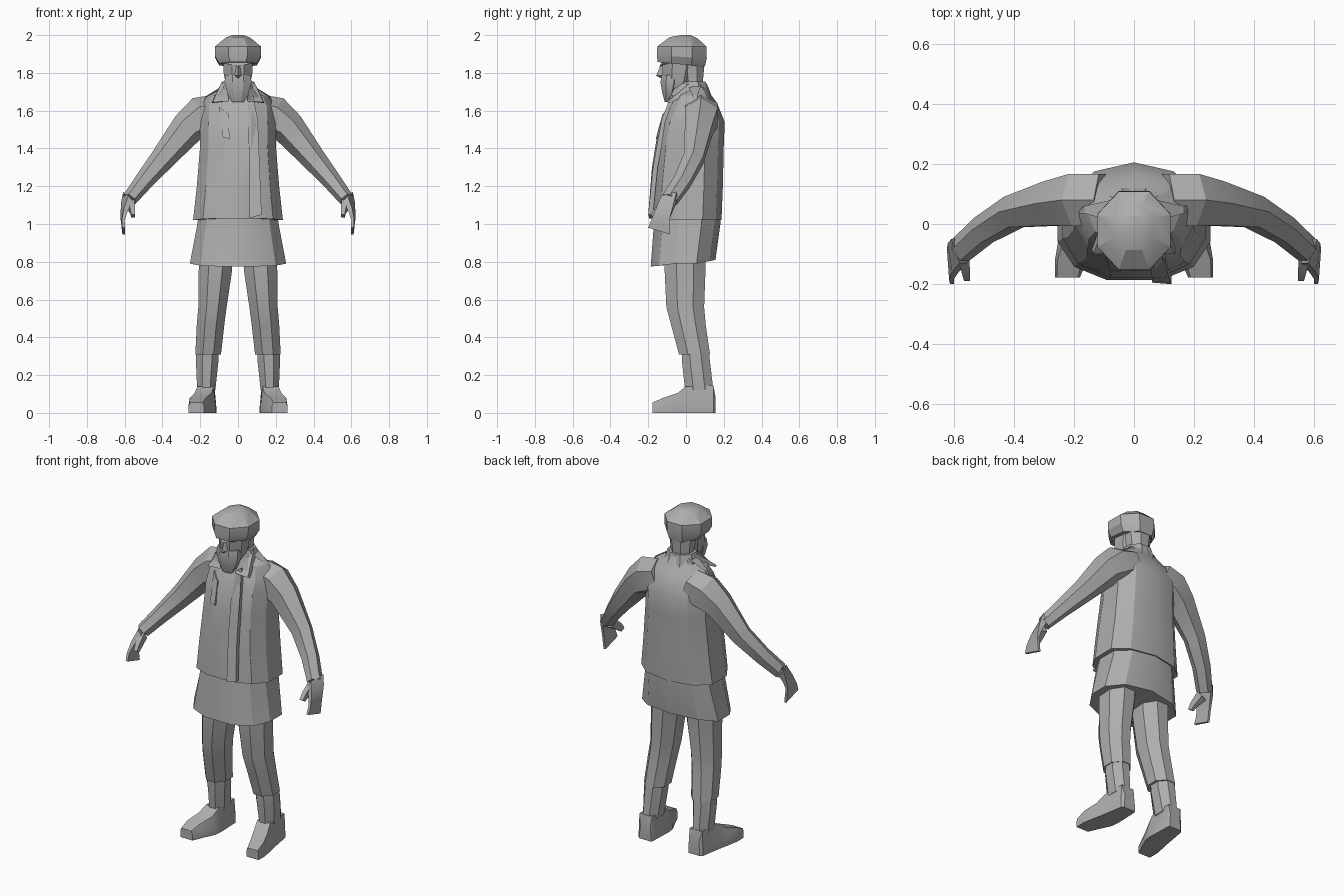
import bpy, bmesh, math
from mathutils import Vector

grey = bpy.data.materials.new("plain_grey")
grey.diffuse_color = (0.42, 0.42, 0.42, 1)


def finish(name, bm, angle=25):
    bmesh.ops.remove_doubles(bm, verts=bm.verts, dist=0.0005)
    bmesh.ops.recalc_face_normals(bm, faces=bm.faces)
    me = bpy.data.meshes.new(name)
    bm.to_mesh(me)
    bm.free()
    me.materials.append(grey)
    ob = bpy.data.objects.new(name, me)
    bpy.context.collection.objects.link(ob)
    bpy.ops.object.select_all(action='DESELECT')
    bpy.context.view_layer.objects.active = ob
    ob.select_set(True)
    bpy.ops.object.shade_smooth_by_angle(angle=math.radians(angle))
    return ob


def loft(name, rings, sx=1, caps=True):
    """Skin a list of equal-length closed rings, sx=-1 builds the mirror side."""
    bm = bmesh.new()
    vs = [[bm.verts.new((p[0] * sx, p[1], p[2])) for p in r] for r in rings]
    n = len(vs[0])
    for a, b in zip(vs, vs[1:]):
        for i in range(n):
            bm.faces.new((a[i], a[(i + 1) % n], b[(i + 1) % n], b[i]))
    if caps:
        bm.faces.new(vs[0])
        bm.faces.new(vs[-1])
    return finish(name, bm)


def oval(x, y, z, rx, ry, n=8, tilt=0.0):
    """Horizontal ring; tilt is the height change per unit y."""
    out = []
    for i in range(n):
        a = 2 * math.pi * (i + 0.5) / n
        k = 1 / math.cos(math.pi / n)
        px, py = math.cos(a) * rx * k, math.sin(a) * ry * k
        out.append((x + px, y + py, z + tilt * py))
    return out


def body(z, w, yf, yb, zf=0.0, zb=0.0):
    """Torso ring: flat sides, faceted front and rounded back."""
    half = [(0.35 * w, yf, z + zf), (0.78 * w, yf + 0.045, z + zf * .7), (w, yf + 0.13, z),
            (w, yb - 0.10, z), (0.66 * w, yb - 0.03, z + zb * .7)]
    return half + [(0, yb, z + zb)] + [(-x, y, h) for x, y, h in reversed(half)]


def plate(name, pts, thick, sx=1):
    """Thin sheet given by its front outline, thickened towards the back."""
    back = [(x, y + thick, z) for x, y, z in pts]
    return loft(name, [pts, back], sx)


# Long shirt skirt below the jacket
loft("shirt_skirt", [body(1.08, .205, -.165, .18), body(1.0, .215, -.17, .182),
                     body(.79, .255, -.187, .156, -.015, .02)])

# Jacket torso, sloping to the neck
loft("jacket", [body(1.02, .238, -.178, .188, .01), body(1.2, .218, -.172, .195),
                body(1.42, .2, -.15, .2), body(1.54, .2, -.13, .205),
                body(1.63, .195, -.095, .165, -.01, .01),
                body(1.68, .165, -.07, .135), body(1.735, .075, -.05, .11, -.03, .01)])

# Hanging scarf strip and short lapel edge
plate("scarf_strip", [(.05, -.085, 1.66), (.08, -.08, 1.68), (.105, -.13, 1.55), (.115, -.175, 1.3),
                      (.125, -.2, 1.05), (.06, -.195, 1.03), (.06, -.18, 1.3), (.055, -.148, 1.5)], .025)
plate("lapel_edge", [(.10, -.09, 1.62), (.05, -.125, 1.58), (.045, -.16, 1.45), (.08, -.152, 1.46)], .03, -1)

# Neck, head and beard
loft("neck", [oval(0, .03, 1.64, .065, .06), oval(0, .035, 1.76, .062, .055), oval(0, .03, 1.87, .075, .07)])
loft("head", [oval(0, -.045, 1.72, .06, .06), oval(0, -.04, 1.79, .075, .085),
              oval(0, -.03, 1.88, .08, .095)])
loft("beard", [oval(0, -.1, 1.645, .03, .012, 8), oval(0, -.09, 1.69, .055, .035, 8),
               oval(0, -.085, 1.75, .072, .05, 8), oval(0, -.08, 1.79, .066, .05, 8)])
loft("nose", [[(-.012, -.12, 1.84), (.012, -.12, 1.84), (0, -.135, 1.84)],
              [(-.022, -.12, 1.785), (.022, -.12, 1.785), (0, -.158, 1.785)],
              [(-.012, -.12, 1.772), (.012, -.12, 1.772), (0, -.135, 1.772)]])
plate("brow", [(-.065, -.115, 1.85), (0, -.14, 1.835), (.065, -.115, 1.85), (.06, -.12, 1.87),
               (-.06, -.12, 1.87)], .03)

# Wrapped cap
loft("cap", [oval(0, -.025, 1.845, .1, .125, 8, -.1), oval(0, -.022, 1.885, .122, .132, 8, -.06),
             oval(0, -.022, 1.94, .122, .13, 8), oval(0, -.012, 1.985, .065, .075, 8, -.05),
             oval(0, .0, 2.0, .03, .025, 8)])


def tube(name, path, sx, n=6):
    """Arm-like loft: path entries are centre, outward radius and sideways radius."""
    cs = [Vector(p[:3]) for p in path]
    rings = []
    for i, p in enumerate(path):
        d = (cs[min(i + 1, len(cs) - 1)] - cs[max(i - 1, 0)]).normalized()
        v = Vector((0, 1, 0))
        v = (v - d * v.dot(d)).normalized()
        u = v.cross(d).normalized()
        rings.append([cs[i] + u * p[3] * math.cos(2 * math.pi * k / n)
                      + v * p[4] * math.sin(2 * math.pi * k / n) for k in range(n)])
    return loft(name, rings, sx)


for side, s in (("right", -1), ("left", 1)):
    # Sleeve from shoulder to wrist
    tube(side + "_arm", [(.10, .08, 1.60, .09, .1), (.185, .08, 1.565, .115, .1),
                         (.265, .068, 1.51, .09, .085), (.40, .04, 1.345, .065, .06),
                         (.50, -.02, 1.225, .05, .052), (.575, -.085, 1.13, .04, .048)], s)
    # Flat hand and thumb
    loft(side + "_hand", [
        [(.555, -.13, 1.12), (.58, -.13, 1.15), (.608, -.05, 1.17), (.585, -.045, 1.12)],
        [(.583, -.16, 1.07), (.605, -.16, 1.08), (.62, -.065, 1.11), (.6, -.065, 1.08)],
        [(.6, -.185, 1.02), (.615, -.185, 1.02), (.622, -.085, 1.03), (.608, -.085, 1.03)],
        [(.598, -.2, .98), (.612, -.2, .98), (.612, -.085, .945), (.598, -.085, .945)]], s)
    loft(side + "_thumb", [
        [(.548, -.11, 1.13), (.585, -.12, 1.13), (.59, -.09, 1.08), (.553, -.08, 1.09)],
        [(.545, -.165, 1.085), (.572, -.165, 1.085), (.57, -.135, 1.055), (.547, -.135, 1.055)],
        [(.545, -.19, 1.05), (.565, -.19, 1.05), (.565, -.165, 1.035), (.547, -.165, 1.035)]], s)
    # Trouser leg with a cuff, then the narrower shin
    loft(side + "_trouser", [oval(.115, -.005, .86, .09, .11), oval(.12, -.005, .75, .088, .108),
                             oval(.135, -.004, .56, .075, .1), oval(.145, .012, .47, .073, .092),
                             oval(.158, .045, .31, .068, .082)], s)
    loft(side + "_shin", [oval(.16, .047, .36, .058, .07), oval(.163, .052, .28, .06, .074),
                          oval(.168, .07, .12, .048, .075)], s)
    # Boot: rings run from heel to toe, turned slightly outwards
    boot = []
    for y, x0, x1, t0, t1, h in ((.157, .125, .2, .13, .195, .08), (.145, .12, .215, .125, .21, .145),
                                 (.0, .115, .24, .13, .215, .14), (-.045, .12, .25, .14, .23, .105),
                                 (-.12, .155, .263, .17, .255, .08), (-.178, .18, .262, .188, .256, .055)):
        boot.append([(x0, y, 0), (x1, y, 0), (x1, y, .035), (t1, y, h), (t0, y, h), (x0, y, .035)])
    loft(side + "_boot", boot, s)
    # Turned-down collar flap
    loft(side + "_collar", [
        [(.055, -.05, 1.735), (.065, -.04, 1.73), (.06, -.09, 1.65), (.05, -.1, 1.65)],
        [(.085, .03, 1.755), (.1, .03, 1.7), (.14, -.085, 1.64), (.135, -.1, 1.645)]], s)

# Collar stand around the back of the neck
loft("back_collar", [oval(0, .035, 1.69, .1, .085), oval(0, .035, 1.755, .078, .068)])
